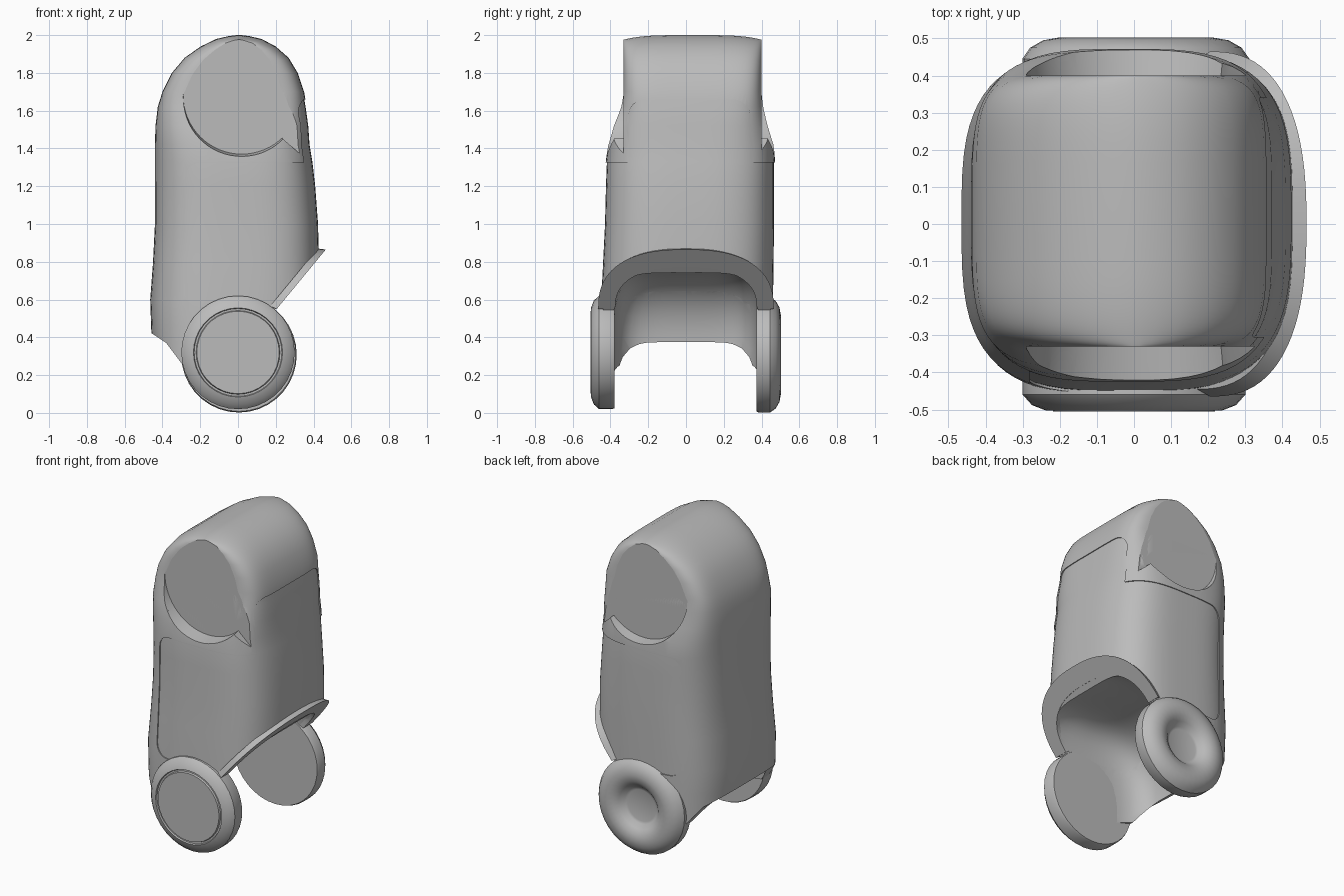
import bpy, bmesh, math
from mathutils import Vector

cube = bpy.data.objects.get("Cube")
if cube:
    bpy.data.objects.remove(cube, do_unlink=True)

GREY = (0.5, 0.5, 0.5, 1)
grey = bpy.data.materials.new("plain_grey")
grey.use_nodes = True
grey.diffuse_color = GREY
grey.node_tree.nodes["Principled BSDF"].inputs["Base Color"].default_value = GREY


def finish(bm, name):
    bmesh.ops.recalc_face_normals(bm, faces=bm.faces)
    mesh = bpy.data.meshes.new(name)
    bm.to_mesh(mesh)
    bm.free()
    mesh.materials.append(grey)
    obj = bpy.data.objects.new(name, mesh)
    bpy.context.collection.objects.link(obj)
    return obj


def bridge(bm, loops, strip_top=False):
    """Skin a list of equal vertex rings and cap the ends."""
    rings = [[bm.verts.new(p) for p in loop] for loop in loops]
    count = len(rings[0])
    for a, b in zip(rings, rings[1:]):
        for i in range(count):
            j = (i + 1) % count
            bm.faces.new((a[i], a[j], b[j], b[i]))
    bm.faces.new(rings[0])
    top = rings[-1]
    if strip_top:
        for i in range(count // 2 - 1):
            bm.faces.new((top[i], top[i + 1], top[-2 - i], top[-1 - i]))
    else:
        bm.faces.new(top)


def spow(v, p):
    return math.copysign(abs(v) ** p, v)


def prism(name, points, axis, start, end, radius=0):
    """Extrude a polygon along x or y, optionally rounding its corners."""
    bm = bmesh.new()
    place = (lambda p, d: (p[0], d, p[1])) if axis == 1 else (lambda p, d: (d, p[0], p[1]))
    bridge(bm, [[place(p, d) for p in points] for d in (start, end)])
    if radius:
        along = [e for e in bm.edges
                 if abs(e.verts[0].co[axis] - e.verts[1].co[axis]) > 0.01]
        bmesh.ops.bevel(bm, geom=along, offset=radius, segments=6, profile=0.5,
                        affect='EDGES')
    return finish(bm, name)


def lathe(name, cx, cz, profile, steps=36):
    """Spin (radius, y) points about a y axis."""
    bm = bmesh.new()
    loops = []
    for r, y in profile:
        loops.append([(cx + r * math.cos(k * math.tau / steps), y,
                       cz + r * math.sin(k * math.tau / steps)) for k in range(steps)])
    bridge(bm, loops)
    return finish(bm, name)


def cut(obj, cutters):
    bpy.context.view_layer.objects.active = obj
    for c in cutters:
        mod = obj.modifiers.new("cut", 'BOOLEAN')
        mod.operation, mod.solver, mod.object = 'DIFFERENCE', 'EXACT', c
        bpy.ops.object.modifier_apply(modifier=mod.name)


# Body sections: z, back x, front x, y min, y max, squareness
SECTIONS = [
    (0.1, -.44, .42, -.46, .46, 3.3), (0.45, -.46, .43, -.46, .465, 3.3),
    (0.6, -.465, .435, -.455, .467, 3.3), (0.8, -.45, .435, -.445, .47, 3.3),
    (1.0, -.44, .43, -.435, .472, 3.3), (1.2, -.44, .415, -.43, .472, 3.3),
    (1.33, -.44, .4, -.425, .472, 3.4), (1.42, -.44, .385, -.413, .465, 3.6),
    (1.52, -.437, .378, -.39, .44, 4.2), (1.62, -.425, .364, -.352, .418, 5),
    (1.7, -.4, .35, -.337, .407, 6), (1.8, -.35, .316, -.336, .406, 6),
    (1.88, -.283, .268, -.335, .405, 6), (1.94, -.198, .2, -.334, .404, 6),
    (1.98, -.115, .125, -.333, .403, 6), (1.995, -.05, .06, -.332, .402, 6),
    (2.0, -.01, .02, -.332, .402, 6),
]


def body_loft(name, sections, shrink, steps=72):
    bm = bmesh.new()
    loops = []
    for z, x0, x1, y0, y1, n in sections:
        cx, cy = (x0 + x1) / 2, (y0 + y1) / 2
        rx, ry = (x1 - x0) / 2 - shrink, (y1 - y0) / 2 - shrink
        ring = []
        for k in range(steps):
            a = (k + 0.5) * math.tau / steps + math.pi / 2
            c, s = spow(math.cos(a), 2 / n), spow(math.sin(a), 2 / n)
            crown = 0.025 * abs(s) ** 4 * max(0, (z - 1.7) / 0.3)
            ring.append((cx + rx * c, cy + ry * s, z - crown))
        loops.append(ring)
    bridge(bm, loops, strip_top=True)
    return finish(bm, name)


shell = body_loft("outer_shell", SECTIONS, 0)
panel = body_loft("inset_panels", SECTIONS[:11], 0.006)

# Openings in the shell for the side doors and the windscreen
door = prism("door_cutter", [(-.28, .56), (.7, .56), (.7, 1.325), (-.28, 1.325)],
             1, -1, 1, 0.08)
screen = prism("screen_cutter", [(-.305, .95), (.34, .95), (.34, 1.66), (-.305, 1.66)],
               0, 0.2, 1, 0.09)
skirt = prism("skirt_cutter", [(.15, .4), (.7, .4), (.7, .9), (.15, .9)], 1, -1, 1)

# Flat round faces either side of the head, each with a notch towards the front
faces = []
for side, plane in ((-1, -.33), (1, .4)):
    faces.append(lathe("head_cutter", .02, 1.68,
                       [(.31, plane), (.35, plane + side * .3)], 64))
    faces.append(prism("notch_cutter",
                       [(.1, 1.6), (.25, 1.44), (.37, 1.335), (.6, 1.335), (.6, 1.75), (.1, 1.75)],
                       1, plane, plane + side * .4))

# Sloping underside, wheel well and the rounded hollow beneath
under = prism("underside_cutter",
              [(.7, 1.15), (.2, .55), (.08, .4), (-.18, .22), (-.29, .25), (-.38, .37),
               (-.47, .43), (-.8, .5), (-.8, -.2), (.7, -.2)], 1, -1, 1)
well = lathe("well_cutter", .005, .308, [(.28, .41), (.28, .8)])
bm = bmesh.new()
bmesh.ops.create_uvsphere(bm, u_segments=64, v_segments=32, radius=1)
for v in bm.verts:
    x, y, z = (abs(c) for c in v.co)
    size = ((x ** 2.6 + z ** 2.6) ** (5 / 2.6) + y ** 5) ** (-1 / 5)
    v.co = Vector((.12, 0, .28)) + Vector((v.co.x * .51, v.co.y * .385, v.co.z * .49)) * size
hollow = finish(bm, "hollow_cutter")

cut(shell, [door, screen, skirt] + faces + [under, hollow, well])
cut(panel, faces + [under, hollow, well])
for cutter in [door, screen, skirt, under, hollow, well] + faces:
    bpy.data.objects.remove(cutter, do_unlink=True)

# Flared lip around the front of the opening
STEPS = 40


def arch(half_width, height, out, lift):
    points = []
    for k in range(STEPS + 1):
        a = math.pi * k / STEPS
        y = half_width * spow(math.cos(a), 0.8)
        z = .55 + height * spow(max(math.sin(a), 0), 0.8)
        points.append((.2 + (z - .55) * .825 + out, y, z + lift))
    return points


bm = bmesh.new()
rails = [arch(.465, .315, .005, 0), arch(.375, .22, .005, 0),
         arch(.375, .22, -.02, .015), arch(.445, .305, -.03, .015)]
bridge(bm, list(zip(*rails)))
lip = finish(bm, "opening_lip")

# Wheels: flat cap on one side, dished hub on the other
right_wheel = lathe("right_wheel", 0, .32, [
    (.001, -.378), (.295, -.378), (.3, -.39), (.3, -.46), (.275, -.488), (.236, -.503),
    (.232, -.494), (.222, -.494), (.218, -.505), (.001, -.505)])
left_wheel = lathe("left_wheel", .005, .308, [
    (.001, .372), (.3, .372), (.306, .385), (.306, .445), (.285, .475), (.25, .495),
    (.21, .502), (.17, .495), (.14, .475), (.115, .45), (.1, .445), (.001, .445)])

# Smooth shading with sharp edges kept, and flat round head faces
bpy.ops.object.select_all(action='DESELECT')
for obj in (shell, panel, lip, right_wheel, left_wheel):
    obj.select_set(True)
bpy.context.view_layer.objects.active = shell
bpy.ops.object.shade_smooth_by_angle(angle=math.radians(32))
for face in shell.data.polygons:
    if abs(face.normal.y) > 0.9999 and face.center.z > 1.34:
        face.use_smooth = False
